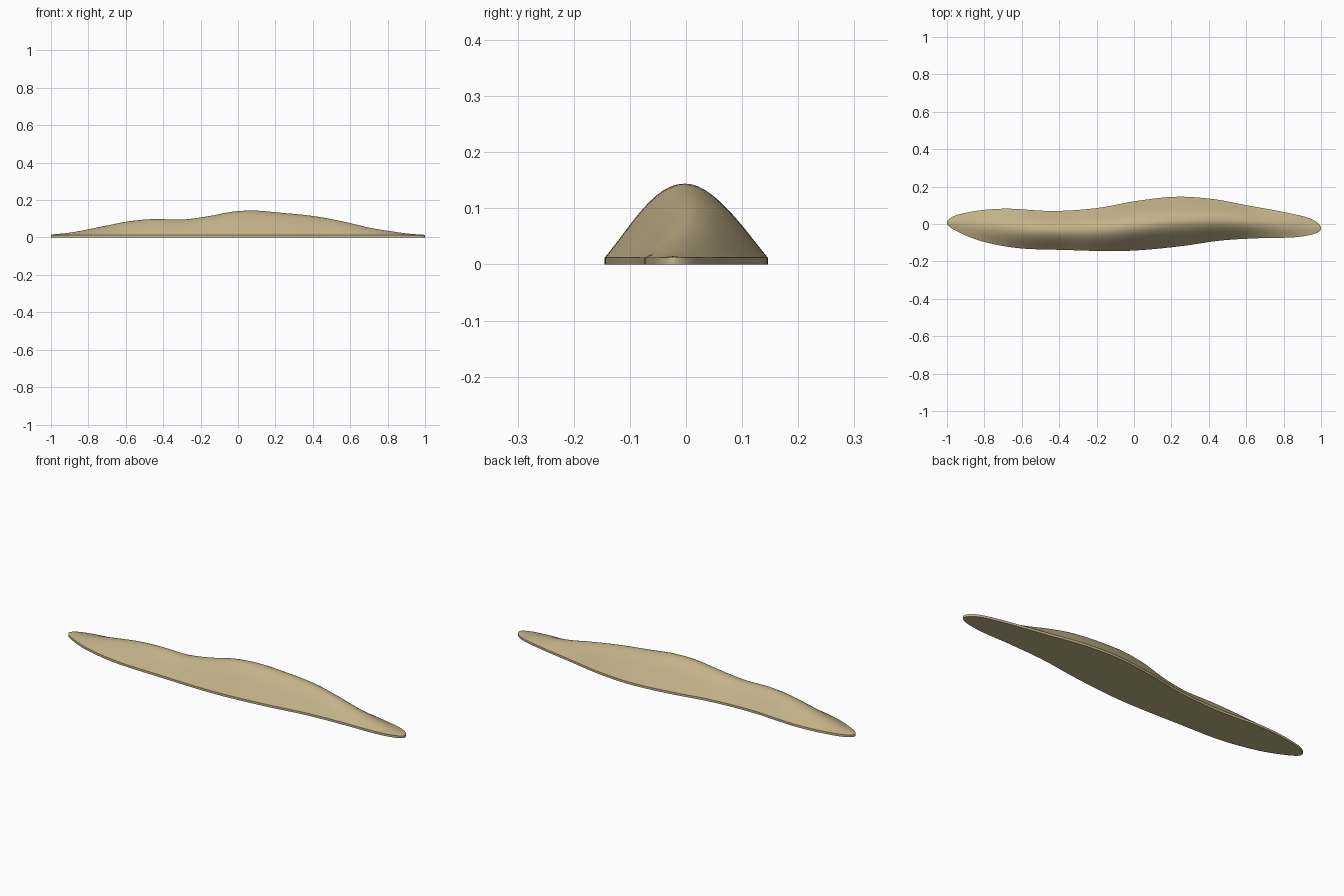
import bpy, bmesh, math

if "Cube" in bpy.data.objects:
    bpy.data.objects.remove(bpy.data.objects["Cube"])

RIM = 0.012      # height of the upright rim
NX, NY = 120, 32

# (x, value) guide points: back edge y, front edge y, ridge height
BACK = [(-1, .008), (-.93, .053), (-.69, .082), (-.4, .07), (-.185, .087), (0, .121), (.25, .146),
        (.4, .136), (.62, .097), (.83, .058), (.94, .03), (1, -.025)]
FRONT = [(-1, .008), (-.95, -.037), (-.8, -.096), (-.61, -.13), (-.4, -.138), (0, -.142), (.24, -.12),
         (.46, -.089), (.67, -.076), (.86, -.071), (.95, -.057), (1, -.025)]
RIDGE = [(-1, .012), (-.85, .034), (-.69, .066), (-.58, .087), (-.46, .098), (-.28, .097), (-.15, .115),
         (-.02, .139), (.08, .144), (.22, .133), (.42, .112), (.54, .09), (.7, .053), (.86, .027), (1, .012)]


def spline(points):
    """Smooth curve through the points, spaced by angle so the tips come out round."""
    t = [math.acos(-p[0]) for p in points]
    v = [p[1] for p in points]
    n = len(t)
    s = [(v[i + 1] - v[i]) / (t[i + 1] - t[i]) for i in range(n - 1)]
    m = [s[0]]
    for i in range(1, n - 1):
        a, b = t[i] - t[i - 1], t[i + 1] - t[i]
        m.append((s[i - 1] * b + s[i] * a) / (a + b))
    m.append(s[-1])

    def f(q):
        i = 0
        while i < n - 2 and q > t[i + 1]:
            i += 1
        h = t[i + 1] - t[i]
        u = (q - t[i]) / h
        return ((2*u**3 - 3*u*u + 1) * v[i] + (u**3 - 2*u*u + u) * h * m[i]
                + (3*u*u - 2*u**3) * v[i + 1] + (u**3 - u*u) * h * m[i + 1])
    return f


back, front, ridge = spline(BACK), spline(FRONT), spline(RIDGE)

# Loft: each closed section runs bottom front, over the hump, bottom back
bm = bmesh.new()
rings = []
for i in range(NX + 1):
    q = math.pi * i / NX
    x, yb, yf, h = -math.cos(q), back(q), front(q), ridge(q)
    ring = [bm.verts.new((x, yf, 0))]
    for j in range(NY + 1):
        t = -math.cos(math.pi * j / NY) * 0.5 + (j / NY - 0.5)
        bell = 0.85 * math.cos(t * math.pi / 2) + 0.15 * math.cos(t * math.pi / 2) ** 2
        z = RIM + max(h - RIM, 0) * bell
        ring.append(bm.verts.new((x, (yb + yf) / 2 + t * (yb - yf) / 2, z)))
    ring.append(bm.verts.new((x, yb, 0)))
    rings.append(ring)
for r0, r1 in zip(rings, rings[1:]):
    for j in range(len(r0)):
        k = (j + 1) % len(r0)
        bm.faces.new((r0[j], r1[j], r1[k], r0[k]))
bmesh.ops.remove_doubles(bm, verts=bm.verts, dist=1e-5)
bmesh.ops.recalc_face_normals(bm, faces=bm.faces)
mesh = bpy.data.meshes.new("sand_dune")
bm.to_mesh(mesh)
bm.free()

dune = bpy.data.objects.new("sand_dune", mesh)
bpy.context.collection.objects.link(dune)
sand = bpy.data.materials.new("sand")
sand.diffuse_color = (0.54, 0.445, 0.25, 1)
sand.use_nodes = True
sand.node_tree.nodes["Principled BSDF"].inputs["Base Color"].default_value = sand.diffuse_color
mesh.materials.append(sand)

# Smooth slopes, crisp rim
bpy.context.view_layer.objects.active = dune
dune.select_set(True)
bpy.ops.object.shade_smooth_by_angle(angle=math.radians(30))
